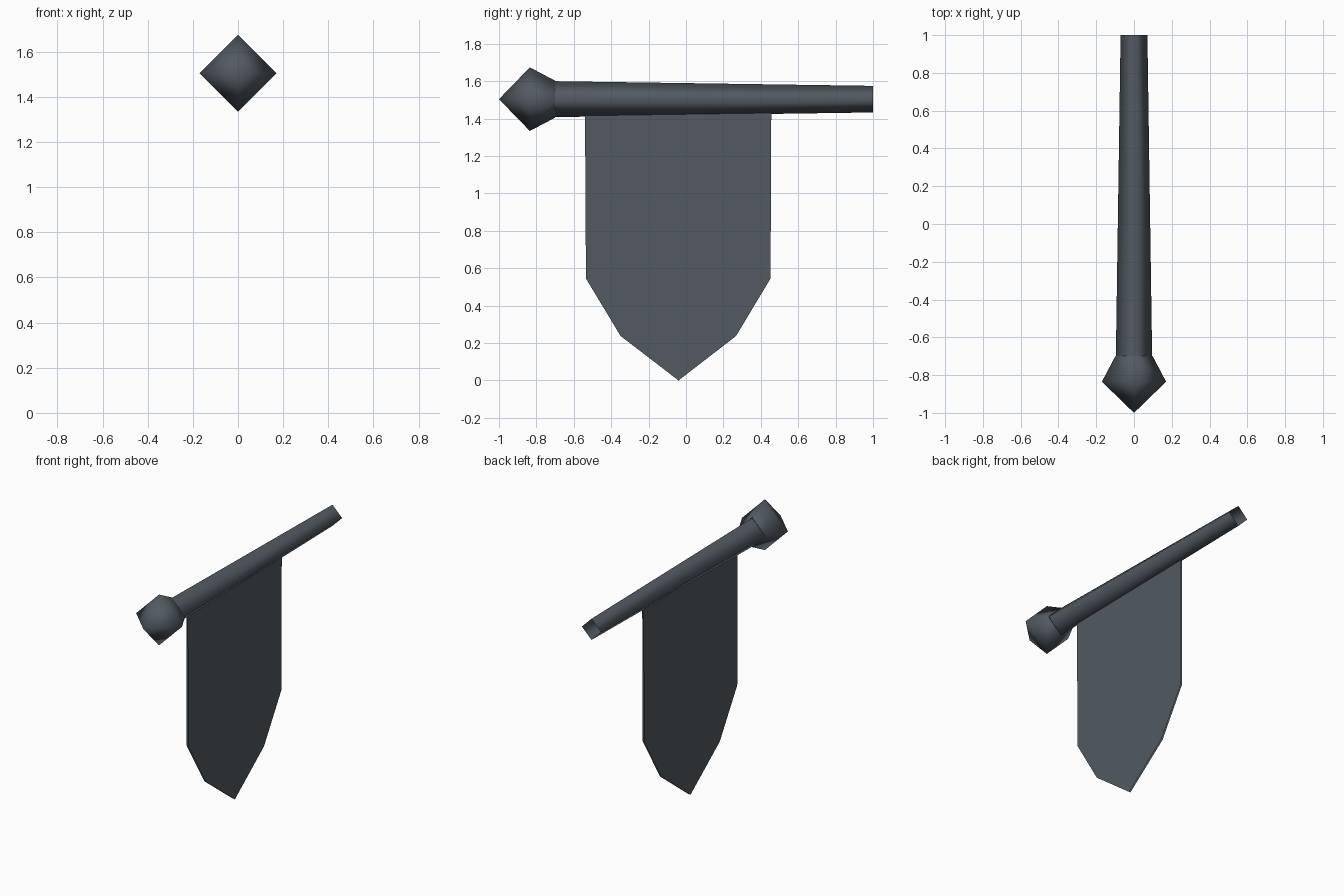
import bpy
import bmesh
from math import cos, sin, pi

cube = bpy.data.objects.get("Cube")
if cube:
    bpy.data.objects.remove(cube, do_unlink=True)

# One slate colour for every part
slate = bpy.data.materials.new("dark_slate")
slate.use_nodes = True
colour = (0.085, 0.102, 0.12, 1)
slate.diffuse_color = colour
slate.node_tree.nodes["Principled BSDF"].inputs["Base Color"].default_value = colour

AXIS_Z = 1.504
SIDES = 4


def make_object(name, bm, smooth):
    mesh = bpy.data.meshes.new(name)
    bm.to_mesh(mesh)
    bm.free()
    mesh.materials.append(slate)
    for face in mesh.polygons:
        face.use_smooth = smooth
    obj = bpy.data.objects.new(name, mesh)
    bpy.context.collection.objects.link(obj)
    return obj


def lathe(name, profile):
    """Four-sided open tube along y from (y, radius) points; radius 0 is a tip."""
    bm = bmesh.new()
    rings = []
    for y, r in profile:
        count = SIDES if r else 1
        rings.append([bm.verts.new((r * cos(2 * pi * i / SIDES), y,
                                    AXIS_Z + r * sin(2 * pi * i / SIDES)))
                      for i in range(count)])
    for a, b in zip(rings, rings[1:]):
        for i in range(SIDES):
            j = (i + 1) % SIDES
            corners = [a[i % len(a)], a[j % len(a)], b[j % len(b)], b[i % len(b)]]
            bm.faces.new(list(dict.fromkeys(corners)))
    # Turn every face away from the axis
    for face in bm.faces:
        face.normal_update()
        c = face.calc_center_median()
        if face.normal.x * c.x + face.normal.z * (c.z - AXIS_Z) < 0:
            face.normal_flip()
    return make_object(name, bm, True)


# Tapered pole, open at the back, and its pointed finial
lathe("pole", [(-0.70, 0.096), (1.0, 0.071)])
lathe("finial", [(-1.0, 0), (-0.835, 0.17), (-0.70, 0.099)])

# Banner cloth: two thin sheets facing outwards, hanging from the pole
outline = [(-0.54, 1.44), (-0.535, 0.545), (-0.35, 0.238), (-0.04, 0),
           (0.268, 0.238), (0.452, 0.545), (0.456, 1.44)]
bm = bmesh.new()
for side in (1, -1):
    sheet = [bm.verts.new((side * 0.005, y, z)) for y, z in outline]
    bm.faces.new(sheet[::side])
make_object("banner", bm, False)
